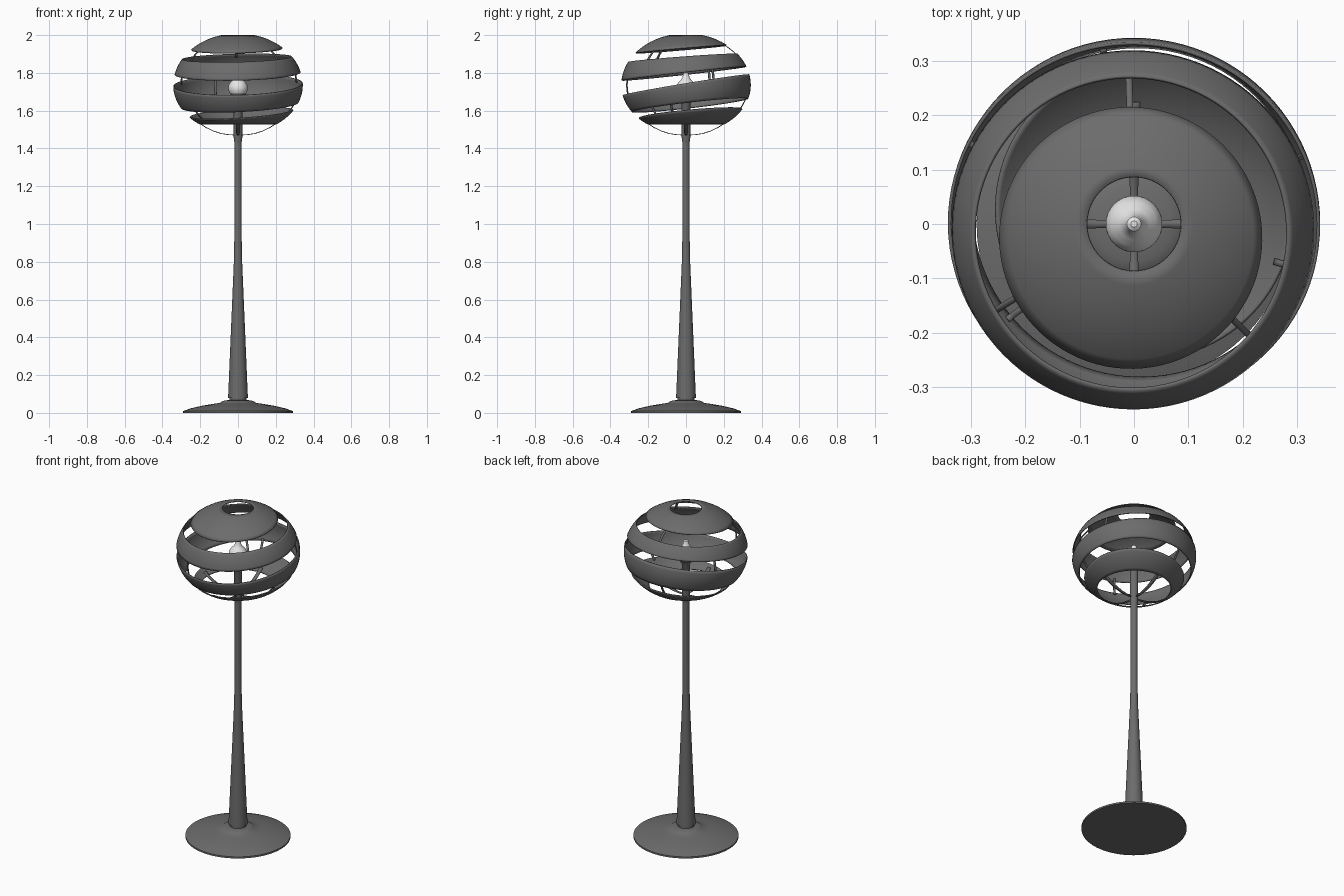
import bpy, bmesh, math

if "Cube" in bpy.data.objects:
    bpy.data.objects.remove(bpy.data.objects["Cube"])

def material(name, rgb):
    m = bpy.data.materials.new(name)
    m.diffuse_color = (*rgb, 1)
    m.use_nodes = True
    m.node_tree.nodes["Principled BSDF"].inputs["Base Color"].default_value = m.diffuse_color
    return m

GREY = material("dark_grey_metal", (0.15, 0.15, 0.15))
WHITE = material("bulb_white", (0.8, 0.8, 0.8))

def make_object(name, bm, mat, angle=35):
    me = bpy.data.meshes.new(name)
    bm.to_mesh(me)
    bm.free()
    ob = bpy.data.objects.new(name, me)
    bpy.context.collection.objects.link(ob)
    me.materials.append(mat)
    bpy.ops.object.select_all(action='DESELECT')
    ob.select_set(True)
    bpy.context.view_layer.objects.active = ob
    bpy.ops.object.shade_smooth_by_angle(angle=math.radians(angle))
    return ob

def solidify(ob, thickness):
    mod = ob.modifiers.new("thickness", 'SOLIDIFY')
    mod.thickness = thickness
    mod.offset = -1

def lathe(name, profile, mat, n=64):
    """Turned part; profile of (radius, z) from bottom to top, ends capped."""
    bm = bmesh.new()
    rings = [[bm.verts.new((r * math.cos(2 * math.pi * k / n),
                            r * math.sin(2 * math.pi * k / n), z)) for k in range(n)]
             for r, z in profile]
    for a, b in zip(rings, rings[1:]):
        for k in range(n):
            bm.faces.new((a[k], a[(k + 1) % n], b[(k + 1) % n], b[k]))
    bm.faces.new(rings[0][::-1])
    bm.faces.new(rings[-1])
    return make_object(name, bm, mat)

# Shade envelope: flattened ball, cut by tilted planes (height, slope x, slope y)
R, CZ, UP, DOWN = 0.343, 1.735, 0.274, 0.258

def shell(theta, phi, inset=0.0):
    r = R * math.cos(phi)
    z = CZ + (UP if phi > 0 else DOWN) * math.sin(phi)
    k = 1 - inset / R
    return (r * k * math.cos(theta), r * k * math.sin(theta), CZ + (z - CZ) * k)

def cut_angle(theta, plane):
    lo, hi = -math.pi / 2, math.pi / 2
    for _ in range(40):
        mid = (lo + hi) / 2
        x, y, z = shell(theta, mid)
        if z < plane[0] + plane[1] * x + plane[2] * y:
            lo = mid
        else:
            hi = mid
    return lo

def shade_ring(name, low, high, n=96, rows=8):
    bm = bmesh.new()
    grid = []
    for i in range(n):
        t = 2 * math.pi * i / n
        a, b = cut_angle(t, low), cut_angle(t, high)
        grid.append([bm.verts.new(shell(t, a + (b - a) * j / rows)) for j in range(rows + 1)])
    for i in range(n):
        p, q = grid[i], grid[(i + 1) % n]
        for j in range(rows):
            bm.faces.new((p[j], q[j], q[j + 1], p[j + 1]))
    solidify(make_object(name, bm, GREY), 0.006)

CUTS = [
    ((1.930, 0.02, 0.085), (2.000, 0, 0)),        # cap with open top
    ((1.798, 0.02, 0.112), (1.881, 0.025, 0.075)),
    ((1.625, 0.05, 0.115), (1.737, 0.025, 0.165)),
    ((1.528, 0, 0), (1.580, 0.07, 0.09)),
]
NAMES = ["shade_cap", "shade_upper_ring", "shade_middle_ring", "shade_lower_ring"]
for name, (low, high) in zip(NAMES, CUTS):
    shade_ring(name, low, high)

# Small flat struts bridging the gaps between rings
def strut(name, degrees, low, high, width=0.012, rows=6):
    t = math.radians(degrees)
    a, b = cut_angle(t, low) - 0.06, cut_angle(t, high) + 0.06
    bm = bmesh.new()
    rail = []
    for j in range(rows + 1):
        x, y, z = shell(t, a + (b - a) * j / rows, 0.006)
        dx, dy = -math.sin(t) * width / 2, math.cos(t) * width / 2
        rail.append((bm.verts.new((x - dx, y - dy, z)), bm.verts.new((x + dx, y + dy, z))))
    for p, q in zip(rail, rail[1:]):
        bm.faces.new((p[0], p[1], q[1], q[0]))
    solidify(make_object(name, bm, GREY), 0.004)

for g, angles in enumerate([(92, 212, 316), (22, 154, 249), (100, 217, 345)]):
    for k, deg in enumerate(angles):
        strut(f"strut_{g + 1}_{k + 1}", deg, CUTS[g + 1][1], CUTS[g][0])

# Four curved arms carrying the shade from the pole
ARM = [(0.015, 1.469), (0.05, 1.471), (0.09, 1.477), (0.13, 1.490),
       (0.17, 1.509), (0.205, 1.532), (0.225, 1.549)]
for k in range(4):
    t = k * math.pi / 2
    c, s = math.cos(t), math.sin(t)
    bm = bmesh.new()
    rail = []
    for r, z in ARM:
        w = 0.005 + 0.04 * min(r, 0.14)
        rail.append((bm.verts.new((r * c + w * s, r * s - w * c, z)),
                     bm.verts.new((r * c - w * s, r * s + w * c, z))))
    for p, q in zip(rail, rail[1:]):
        bm.faces.new((p[0], p[1], q[1], q[0]))
    solidify(make_object(f"shade_arm_{k + 1}", bm, GREY), 0.004)

# Base, pole, lamp holder and bulb
lathe("base", [(0.29, 0), (0.29, 0.010), (0.25, 0.024), (0.19, 0.038), (0.13, 0.048),
               (0.095, 0.053), (0.085, 0.060), (0.07, 0.066), (0.046, 0.068), (0.046, 0.082)], GREY)
lathe("pole", [(0.046, 0.078), (0.052, 0.080), (0.052, 0.09), (0.022, 0.80),
               (0.019, 0.95), (0.019, 1.44)], GREY, 48)
lathe("lamp_holder", [(0.019, 1.43), (0.023, 1.46), (0.023, 1.66), (0.042, 1.69)], GREY, 48)
lathe("bulb", [(0.040, 1.688), (0.050, 1.705), (0.052, 1.72), (0.049, 1.735), (0.041, 1.75),
               (0.028, 1.763), (0.019, 1.775), (0.016, 1.79), (0.013, 1.800), (0.006, 1.805)],
      WHITE, 32)
